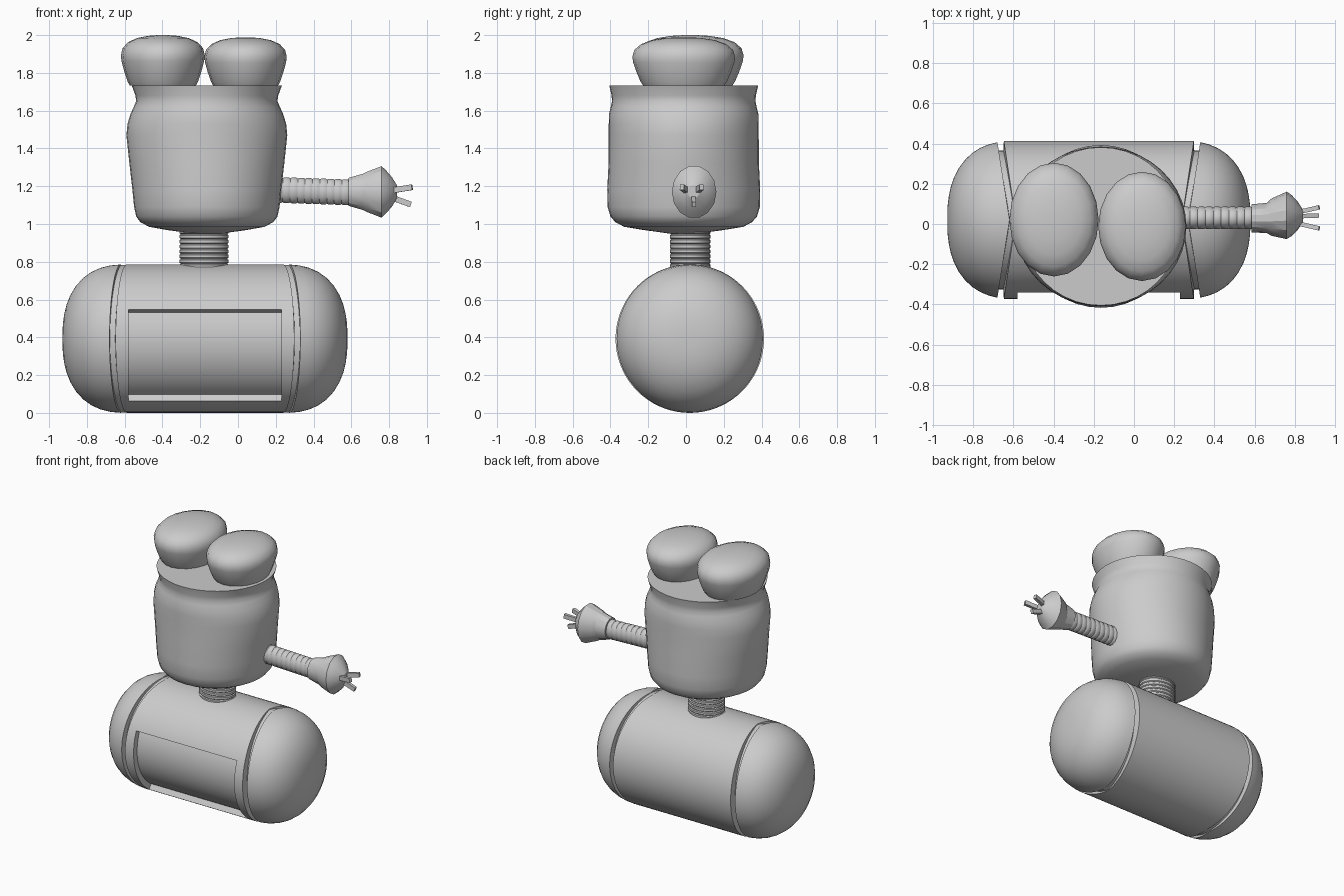
import bpy, bmesh
from math import sin, cos, pi, radians
from mathutils import Vector

if "Cube" in bpy.data.objects:
    bpy.data.objects.remove(bpy.data.objects["Cube"])


def finish(name, bm, angle=35):
    bmesh.ops.recalc_face_normals(bm, faces=bm.faces)
    me = bpy.data.meshes.new(name)
    bm.to_mesh(me)
    bm.free()
    ob = bpy.data.objects.new(name, me)
    bpy.context.collection.objects.link(ob)
    bpy.ops.object.select_all(action='DESELECT')
    ob.select_set(True)
    bpy.context.view_layer.objects.active = ob
    if angle:
        bpy.ops.object.shade_smooth_by_angle(angle=radians(angle))
    return ob


def skin(name, rings, angle=35):
    """Join closed rings of points into a capped solid."""
    bm = bmesh.new()
    vs = [[bm.verts.new(p) for p in ring] for ring in rings]
    n = len(vs[0])
    for a, b in zip(vs, vs[1:]):
        for i in range(n):
            j = (i + 1) % n
            bm.faces.new((a[i], a[j], b[j], b[i]))
    bm.faces.new(vs[0])
    bm.faces.new(vs[-1])
    return finish(name, bm, angle)


def loft(name, sections, axis, sides, angle=35):
    """Ellipse sections (t, cu, cv, ru, rv) along z (u=x, v=y) or x (u=y, v=z)."""
    rings = []
    for t, cu, cv, ru, rv in sections:
        ring = []
        for i in range(sides):
            a = 2 * pi * i / sides
            u, v = cu + ru * cos(a), cv + rv * sin(a)
            ring.append((u, v, t) if axis == 'z' else (t, u, v))
        rings.append(ring)
    return skin(name, rings, angle)


# Capsule body with curved, side-deepening grooves between barrel and caps
CX, CY, R, END = -0.175, 0.02, 0.393, 0.755
SIDES = 72


def half_profile(c):
    inner = 0.413 + 0.06 * c
    outer = inner + 0.032
    rad = lambda d: R * (1 - max(0, (d - 0.42) / (END - 0.42)) ** 2.4) ** (1 / 2.4)
    depth = 0.003 + 0.045 * c
    pts = [(inner, R), (inner + 0.002, R - depth),
           (outer - 0.002, R - depth), (outer, rad(outer))]
    for deg in (10, 20, 30, 40, 50, 60, 68, 75, 81, 86):
        d = outer + (END - outer) * sin(radians(deg))
        pts.append((d, rad(d)))
    return pts


columns = []
for i in range(SIDES):
    a = 2 * pi * i / SIDES
    half = half_profile(abs(cos(a)))
    prof = [(-d, r) for d, r in reversed(half)] + half
    columns.append([(CX + d, CY + r * cos(a), R + r * sin(a)) for d, r in prof])
body = skin("body", list(zip(*columns)), 0)

# Recessed front panel cut from the barrel
angles = [radians(-57 + 80 * i / 20) for i in range(21)]
section = [(0.352, a) for a in angles] + [(0.5, a) for a in reversed(angles)]
cutter = skin("panel_cutter", [[(x, CY - r * cos(a), R + r * sin(a)) for r, a in section]
                               for x in (-0.58, 0.23)], 0)
cutter.hide_render = True
mod = body.modifiers.new("panel", 'BOOLEAN')
mod.operation = 'DIFFERENCE'
mod.solver = 'EXACT'
mod.object = cutter
bpy.ops.object.select_all(action='DESELECT')
body.select_set(True)
bpy.context.view_layer.objects.active = body
bpy.ops.object.modifier_apply(modifier=mod.name)
bpy.data.objects.remove(cutter)
bpy.ops.object.shade_smooth_by_angle(angle=radians(35))

# Ribbed neck
neck = []
for i in range(8):
    z = 0.765 + i * 0.026
    for dz, k in ((0, 0.95), (0.005, 1), (0.019, 1), (0.024, 0.95)):
        neck.append((z + dz, -0.18, 0.022, 0.13 * k, 0.108 * k))
loft("neck", neck, 'z', 24)

# Head: tapered pot with a flared rim
head = [(0.95, 0.08, 0.08), (0.968, 0.21, 0.21), (0.985, 0.305, 0.315), (1.01, 0.352, 0.362),
        (1.04, 0.374, 0.388), (1.09, 0.385, 0.403), (1.18, 0.394, 0.405),
        (1.32, 0.41, 0.398), (1.47, 0.426, 0.397), (1.53, 0.42, 0.397),
        (1.58, 0.405, 0.396), (1.62, 0.387, 0.386), (1.65, 0.374, 0.38),
        (1.68, 0.378, 0.382), (1.732, 0.397, 0.394)]
loft("head", [(z, -0.165, -0.012, rx, ry) for z, rx, ry in head], 'z', 40)

# Two bulging eyes
bulge = [(0, 0.79), (0.08, 0.84), (0.28, 0.92), (0.48, 0.985), (0.6, 1), (0.74, 0.96),
         (0.86, 0.83), (0.94, 0.62), (0.985, 0.36), (1, 0.12)]
for name, cx, cy, rx, ry, top in (("left_eye", -0.398, 0.022, 0.222, 0.283, 2.0),
                                  ("right_eye", 0.04, -0.012, 0.218, 0.272, 1.988)):
    loft(name, [(1.733 + t * (top - 1.733), cx, cy, rx * k, ry * k) for t, k in bulge],
         'z', 20, 50)

# Ribbed arm
arm = []
for i in range(10):
    x = 0.2 + i * 0.039
    for dx, k in ((0, 0.94), (0.006, 1), (0.03, 1), (0.036, 0.94)):
        arm.append((x + dx, 0.03, 1.18 - 0.012 * i / 9, 0.056 * k, 0.07 * k))
loft("arm", arm, 'x', 14)

# Hand: flared cup with a rounded end
hand = [(0.585, 0.028, 0.07, 0.076), (0.66, 0.03, 0.075, 0.098), (0.685, 0.034, 0.093, 0.11),
        (0.76, 0.043, 0.118, 0.14), (0.785, 0.042, 0.102, 0.115),
        (0.815, 0.041, 0.07, 0.08), (0.842, 0.04, 0.03, 0.035)]
loft("hand", [(x, cy, 1.17, ry, rz) for x, cy, ry, rz in hand], 'x', 14, 25)

# Three splayed prongs
prongs = [((0.80, 0.006, 1.175), (0.922, -0.022, 1.195)),
          ((0.80, 0.055, 1.175), (0.922, 0.083, 1.195)),
          ((0.80, 0.038, 1.145), (0.915, 0.042, 1.103))]
for i, (a, b) in enumerate(prongs):
    d = Vector(b) - Vector(a)
    bm = bmesh.new()
    bmesh.ops.create_cube(bm, size=1)
    bmesh.ops.scale(bm, vec=(0.022, 0.03, d.length), verts=bm.verts)
    bmesh.ops.rotate(bm, matrix=d.to_track_quat('Z', 'Y').to_matrix(), verts=bm.verts)
    bmesh.ops.translate(bm, vec=(Vector(a) + Vector(b)) / 2, verts=bm.verts)
    finish(f"prong_{i + 1}", bm, 0)
